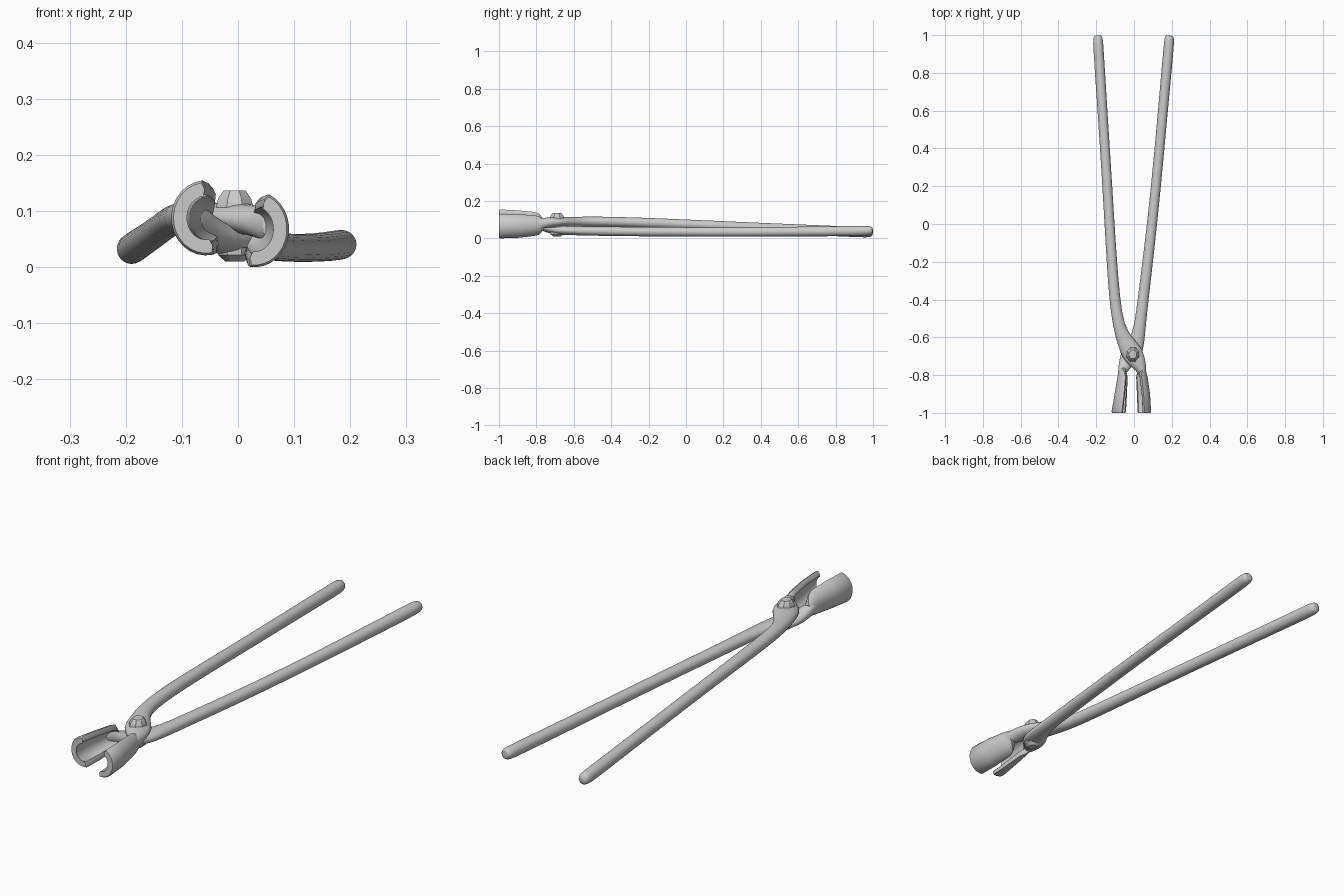
import bpy, bmesh
from math import sin, cos, pi, radians
from mathutils import Vector


def loft(name, rings, angle=45, subdiv=0):
    """Skin a list of closed rings and cap both ends."""
    bm = bmesh.new()
    vr = [[bm.verts.new(p) for p in r] for r in rings]
    n = len(rings[0])
    for a, b in zip(vr, vr[1:]):
        for i in range(n):
            j = (i + 1) % n
            bm.faces.new((a[i], a[j], b[j], b[i]))
    bm.faces.new(vr[0])
    bm.faces.new(vr[-1])
    bmesh.ops.recalc_face_normals(bm, faces=bm.faces)
    me = bpy.data.meshes.new(name)
    bm.to_mesh(me)
    bm.free()
    ob = bpy.data.objects.new(name, me)
    bpy.context.collection.objects.link(ob)
    if subdiv:
        m = ob.modifiers.new("smooth", 'SUBSURF')
        m.levels = m.render_levels = subdiv
    bpy.ops.object.select_all(action='DESELECT')
    ob.select_set(True)
    bpy.context.view_layer.objects.active = ob
    bpy.ops.object.shade_smooth_by_angle(angle=radians(angle))
    return ob


def arm(name, path, sides=12):
    """Forged bar: path of (x, y, z, width, height)."""
    pts = [Vector(p[:3]) for p in path]
    rings = []
    for i, (x, y, z, w, h) in enumerate(path):
        t = pts[min(i + 1, len(pts) - 1)] - pts[max(i - 1, 0)]
        side = Vector((-t.y, t.x, 0)).normalized()
        rings.append([pts[i] + side * (w / 2 * cos(a)) + Vector((0, 0, h / 2 * sin(a)))
                      for a in (2 * pi * k / sides for k in range(sides))])
    return loft(name, rings, 60, 1)


def jaw(name, sections, thick=0.024, n=14):
    """Curved gripping plate: sections of (y, cx, cz, rx, rz, start, end)."""
    rings = []
    for y, cx, cz, rx, rz, a0, a1 in sections:
        def at(f, inset):
            a = radians(a0 + (a1 - a0) * f)
            return (cx + (rx - inset) * cos(a), y, cz + (rz - inset) * sin(a))
        over = 5 / abs(a1 - a0)
        ring = [at(k / n, 0) for k in range(n + 1)]
        ring.append(at(1 + over, thick / 2))
        ring += [at(k / n, thick) for k in range(n, -1, -1)]
        ring.append(at(-over, thick / 2))
        rings.append(ring)
    return loft(name, rings, 50)


# Left rein, upper boss and neck to the right jaw
arm("upper_arm", [
    (-.192, 1.0, .032, .036, .036), (-.191, .985, .032, .054, .056),
    (-.189, .94, .033, .057, .058), (-.167, .6, .048, .054, .056),
    (-.141, .2, .066, .054, .054), (-.121, -.15, .082, .056, .054),
    (-.103, -.4, .09, .06, .055), (-.082, -.54, .09, .062, .055),
    (-.048, -.62, .088, .088, .056), (-.010, -.685, .088, .125, .056),
    (.026, -.74, .085, .085, .056), (.046, -.785, .078, .042, .062),
    (.056, -.83, .072, .022, .06)])

# Right rein, lower boss and neck to the left jaw
arm("lower_arm", [
    (.188, 1.0, .041, .036, .036), (.187, .985, .041, .054, .052),
    (.184, .94, .040, .057, .057), (.153, .6, .036, .054, .054),
    (.117, .2, .034, .054, .052), (.079, -.15, .035, .057, .052),
    (.048, -.4, .038, .06, .052), (.032, -.54, .040, .062, .052),
    (.016, -.62, .042, .085, .05), (-.012, -.685, .044, .115, .052),
    (-.046, -.74, .056, .08, .056), (-.064, -.785, .078, .042, .062),
    (-.078, -.83, .087, .022, .06)])

# Two facing curved jaws
jaw("left_jaw", [
    (-1.0, -.057, .088, .058, .063, 98, 280),
    (-.993, -.057, .088, .062, .067, 96, 282),
    (-.90, -.047, .087, .056, .063, 96, 278),
    (-.81, -.036, .086, .052, .056, 100, 268),
    (-.785, -.032, .083, .050, .052, 112, 254),
    (-.762, -.026, .078, .048, .045, 145, 220)])
jaw("right_jaw", [
    (-1.0, .030, .068, .057, .064, 64, -96),
    (-.993, .030, .068, .061, .068, 65, -98),
    (-.90, .026, .069, .059, .066, 65, -98),
    (-.81, .018, .071, .054, .058, 66, -94),
    (-.785, .013, .072, .052, .053, 58, -78),
    (-.762, .008, .074, .050, .046, 35, -38)])

# Pivot rivet with faceted heads
loft("pivot_rivet", [
    [(-.006 + r * cos(2 * pi * k / 8 + pi / 8), -.69 + r * 1.15 * sin(2 * pi * k / 8 + pi / 8), z)
     for k in range(8)]
    for r, z in ((.018, .010), (.032, .022), (.034, .04), (.036, .106), (.032, .122), (.021, .137))], 30)
